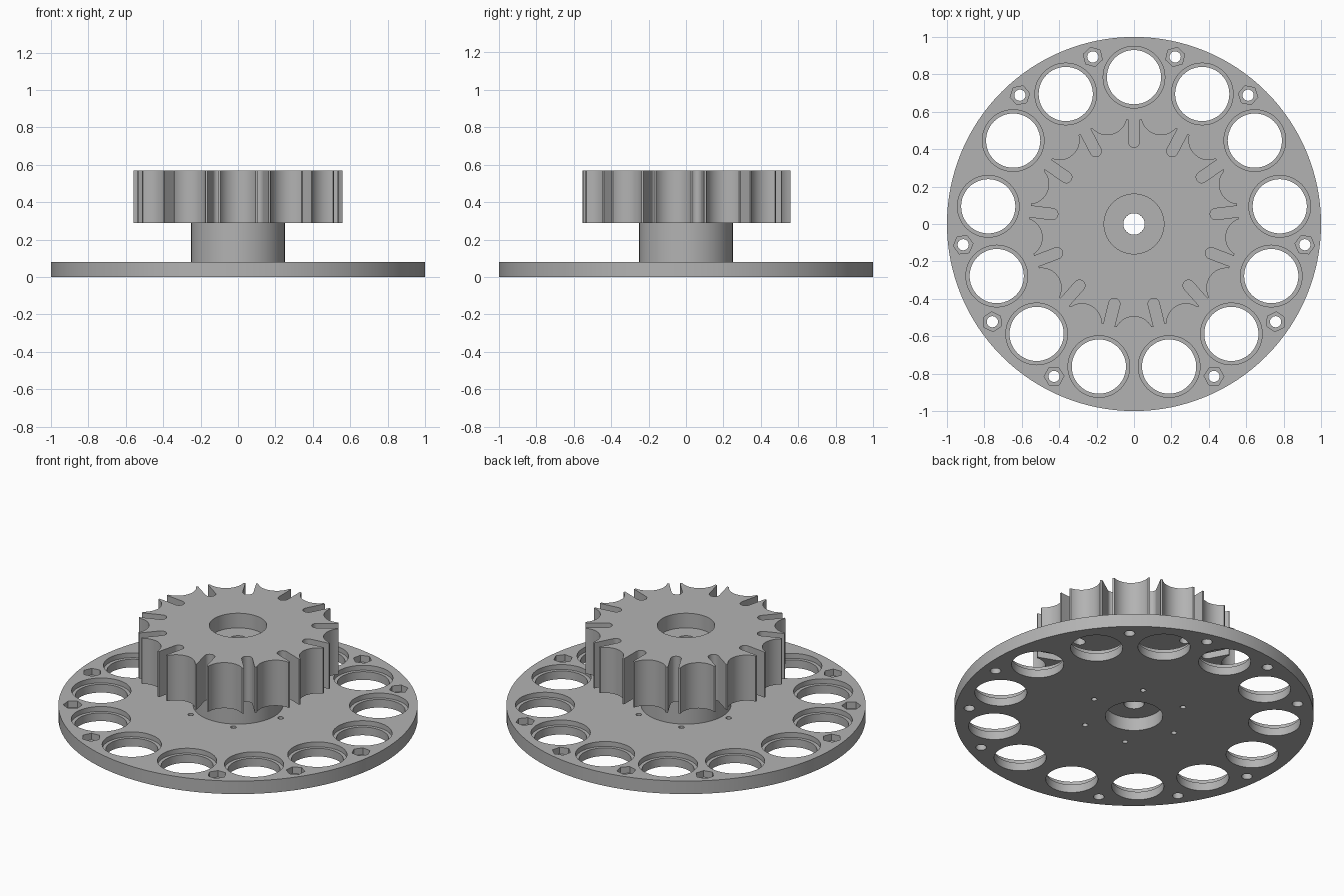
import bpy
import bmesh
from math import sin, cos, pi, atan2, acos, sqrt, radians

cube = bpy.data.objects.get("Cube")
if cube:
    bpy.data.objects.remove(cube, do_unlink=True)

COUNT = 13
STEP = 2 * pi / COUNT
DISC_TOP, GEAR_BOTTOM, GEAR_TOP = 0.08, 0.29, 0.57
BORE, RECESS = 0.057, 0.16

grey = bpy.data.materials.new("plain grey")
grey.use_nodes = True
colour = (0.45, 0.45, 0.45, 1)
grey.diffuse_color = colour
grey.node_tree.nodes["Principled BSDF"].inputs["Base Color"].default_value = colour


def add_stack(bm, steps, sides, x=0.0, y=0.0, turn=0.0):
    """Closed solid of stacked rings; steps are (radius, height)."""
    rings = [[bm.verts.new((x + r * cos(turn + 2 * pi * i / sides),
                            y + r * sin(turn + 2 * pi * i / sides), z))
              for i in range(sides)] for r, z in steps]
    for low, high in zip(rings, rings[1:]):
        for i in range(sides):
            j = (i + 1) % sides
            bm.faces.new((low[i], low[j], high[j], high[i]))
    bm.faces.new(rings[0][::-1])
    bm.faces.new(rings[-1])


def finish(bm, name):
    bmesh.ops.recalc_face_normals(bm, faces=bm.faces[:])
    mesh = bpy.data.meshes.new(name)
    bm.to_mesh(mesh)
    bm.free()
    mesh.materials.append(grey)
    obj = bpy.data.objects.new(name, mesh)
    bpy.context.collection.objects.link(obj)
    return obj


def activate(obj):
    bpy.ops.object.select_all(action='DESELECT')
    obj.select_set(True)
    bpy.context.view_layer.objects.active = obj


def cut(obj, cutter):
    cutter.hide_render = True
    mod = obj.modifiers.new("cut", 'BOOLEAN')
    mod.operation = 'DIFFERENCE'
    mod.solver = 'EXACT'
    mod.object = cutter
    activate(obj)
    bpy.ops.object.modifier_apply(modifier=mod.name)
    bpy.data.objects.remove(cutter, do_unlink=True)


def smooth(obj):
    activate(obj)
    bpy.ops.object.shade_smooth_by_angle(angle=radians(25))


# Base disc
bm = bmesh.new()
add_stack(bm, [(1, 0), (1, DISC_TOP)], 128)
disc = finish(bm, "base_disc")

# Cutters for the disc: centre recess, stepped pockets, nut seats, screw holes
bm = bmesh.new()
add_stack(bm, [(RECESS, -0.1), (RECESS, 0.2)], 64)
for k in range(COUNT):
    a = pi / 2 + k * STEP
    add_stack(bm, [(0.145, -0.1), (0.145, 0.05), (0.165, 0.05), (0.165, 0.2)],
              48, 0.785 * cos(a), 0.785 * sin(a))
bolt_x, bolt_r = 0.92, 0.03
seats = bmesh.new()
for k in range(COUNT):
    if k in (2, 6, 10):  # gaps in the bolt ring
        continue
    a = pi / 2 + (k + 0.5) * STEP
    x, y = bolt_x * cos(a), bolt_x * sin(a)
    add_stack(bm, [(bolt_r, -0.1), (bolt_r, 0.2)], 24, x, y)
    add_stack(seats, [(0.053, 0.04), (0.053, 0.2)], 6, x, y, a)
for k in range(6):
    a = k * pi / 3
    add_stack(bm, [(0.016, -0.1), (0.016, 0.2)], 16, 0.29 * cos(a), 0.29 * sin(a))
cut(disc, finish(bm, "disc_cutter"))
cut(disc, finish(seats, "nut_seat_cutter"))
smooth(disc)

# Hub: a tube between disc and gear
bm = bmesh.new()
add_stack(bm, [(0.25, DISC_TOP), (0.25, GEAR_BOTTOM)], 96)
hub = finish(bm, "hub")
bm = bmesh.new()
add_stack(bm, [(BORE, 0), (BORE, 0.4)], 48)
cut(hub, finish(bm, "hub_cutter"))
smooth(hub)

# Slotted wheel: round-ended slots alternate with concave rim arcs
TIP, ARC_AT, ARC_R, SLOT_AT, SLOT_R = 0.56, 0.60, 0.105, 0.44, 0.03
phi = acos((ARC_AT ** 2 + TIP ** 2 - ARC_R ** 2) / (2 * ARC_AT * TIP))
sweep = atan2(TIP * sin(phi), ARC_AT - TIP * cos(phi))
mouth = sqrt(TIP ** 2 - SLOT_R ** 2)
outline = []


def add_point(a, u, v):
    outline.append((u * cos(a) - v * sin(a), u * sin(a) + v * cos(a)))


for k in range(COUNT):
    a = pi / 2 + k * STEP
    add_point(a, mouth, -SLOT_R)
    for i in range(13):
        t = -pi / 2 + pi * i / 12
        add_point(a, SLOT_AT - SLOT_R * cos(t), SLOT_R * sin(t))
    add_point(a, mouth, SLOT_R)
    for i in range(17):
        t = sweep * (i / 8 - 1)
        add_point(a + STEP / 2, ARC_AT - ARC_R * cos(t), ARC_R * sin(t))

bm = bmesh.new()
face = bm.faces.new([bm.verts.new((x, y, GEAR_BOTTOM)) for x, y in outline])
top = bmesh.ops.extrude_face_region(bm, geom=[face], use_keep_orig=True)
bmesh.ops.translate(bm, vec=(0, 0, GEAR_TOP - GEAR_BOTTOM),
                    verts=[g for g in top["geom"] if isinstance(g, bmesh.types.BMVert)])
gear = finish(bm, "slotted_wheel")
bm = bmesh.new()
add_stack(bm, [(BORE, 0.1), (BORE, 0.48), (RECESS, 0.48), (RECESS, 0.7)], 64)
cut(gear, finish(bm, "wheel_cutter"))
smooth(gear)
